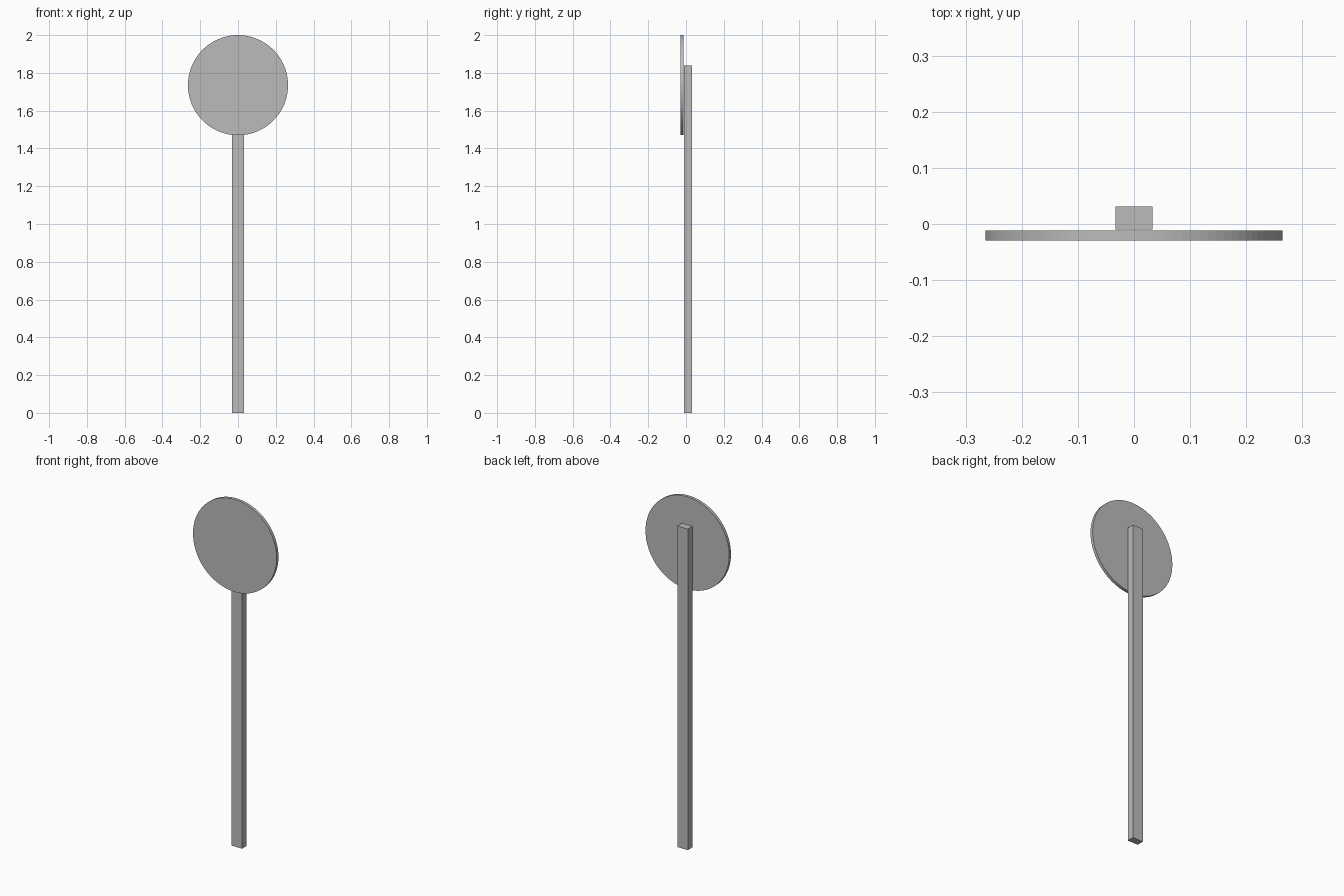
import bpy
import math

if "Cube" in bpy.data.objects:
    bpy.data.objects.remove(bpy.data.objects["Cube"])

# Single grey finish
grey = bpy.data.materials.new("plain_grey")
grey.diffuse_color = (0.5, 0.5, 0.5, 1.0)
grey.use_nodes = True
grey.node_tree.nodes["Principled BSDF"].inputs["Base Color"].default_value = grey.diffuse_color


def finish(name):
    obj = bpy.context.object
    obj.name = name
    obj.data.materials.append(grey)
    return obj


# Rectangular post
HEIGHT = 1.84
bpy.ops.mesh.primitive_cube_add(size=1, location=(0, 0.0105, HEIGHT / 2))
post = finish("post")
post.scale = (0.066, 0.041, HEIGHT)

# Round sign plate, just in front of the post
RADIUS = 0.265
bpy.ops.mesh.primitive_cylinder_add(
    vertices=96, radius=RADIUS, depth=0.017,
    location=(0, -0.0205, 2 - RADIUS), rotation=(math.pi / 2, 0, 0))
finish("sign_plate")
bpy.ops.object.shade_flat()
